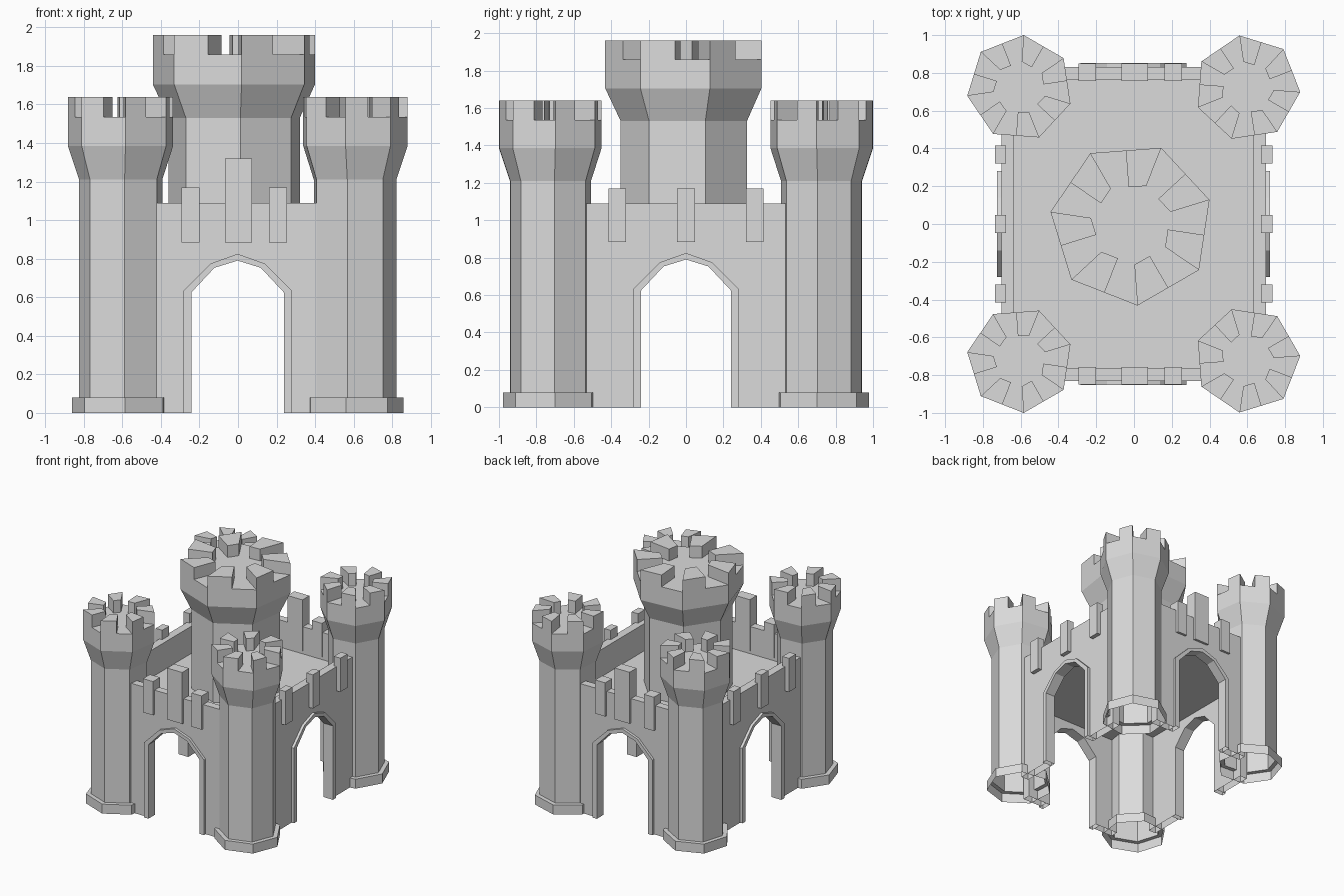
import bpy, bmesh
from math import cos, sin, pi, radians
from mathutils import Vector

if "Cube" in bpy.data.objects:
    bpy.data.objects.remove(bpy.data.objects["Cube"], do_unlink=True)

GREY = (0.71, 0.71, 0.71, 1)
stone = bpy.data.materials.new("stone_grey")
stone.use_nodes = True
stone.diffuse_color = GREY
stone.node_tree.nodes["Principled BSDF"].inputs["Base Color"].default_value = GREY

SIDES = 7
WALL_TOP, ROOF = 1.09, 0.86
CX = -0.002  # middle of the walls


def finish(name, bm):
    bmesh.ops.recalc_face_normals(bm, faces=bm.faces)
    # Everything standing on the ground is open underneath
    ground = [f for f in bm.faces if all(v.co.z < 0.001 for v in f.verts)]
    bmesh.ops.delete(bm, geom=ground, context="FACES")
    mesh = bpy.data.meshes.new(name)
    bm.to_mesh(mesh)
    bm.free()
    mesh.materials.append(stone)
    bpy.context.collection.objects.link(bpy.data.objects.new(name, mesh))


def prism(bm, bottom, offset):
    """Closed prism from a flat outline pushed along an offset."""
    low = [bm.verts.new(p) for p in bottom]
    high = [bm.verts.new(Vector(p) + Vector(offset)) for p in bottom]
    bm.faces.new(low)
    bm.faces.new(high)
    n = len(low)
    for i in range(n):
        j = (i + 1) % n
        bm.faces.new((low[i], low[j], high[j], high[i]))


def box(name, x0, x1, y0, y1, z0, z1):
    bm = bmesh.new()
    prism(bm, [(x0, y0, z0), (x1, y0, z0), (x1, y1, z0), (x0, y1, z0)], (0, 0, z1 - z0))
    finish(name, bm)


def tower(name, cx, cy, start, profile, top, flip=1):
    """Seven-sided tower: lathed profile, flat deck, half-side merlons."""
    angles = [radians(start) + 2 * pi * k / SIDES for k in range(SIDES)]

    def ring(r, z):
        return [Vector((cx + r * cos(a), cy + flip * r * sin(a), z)) for a in angles]

    bm = bmesh.new()
    rings = [[bm.verts.new(p) for p in ring(r, z)] for r, z in profile]
    for a, b in zip(rings, rings[1:]):
        for i in range(SIDES):
            j = (i + 1) % SIDES
            bm.faces.new((a[i], a[j], b[j], b[i]))
    bm.faces.new(rings[-1])
    finish(name, bm)

    # Merlons run from each corner to the middle of the next side
    bm = bmesh.new()
    r, deck = profile[-1]
    rim, centre = ring(r, deck), Vector((cx, cy, deck))
    for i in range(SIDES):
        corner = rim[i]
        middle = (corner + rim[(i + 1) % SIDES]) / 2
        outline = [corner, middle, middle.lerp(centre, 0.5), corner.lerp(centre, 0.5)]
        prism(bm, outline, (0, 0, top - deck))
    finish(name + "_merlons", bm)


# Corner towers with a plinth, flared head and open foot
corner_profile = [(0.26, 0), (0.26, 0.08), (0.222, 0.08),
                  (0.222, 1.21), (0.281, 1.385), (0.281, 1.535)]
for end, flip in (("front", 1), ("back", -1)):
    tower(end + "_right_tower", -0.605, -0.72 * flip, -85.7, corner_profile, 1.64, flip)
    tower(end + "_left_tower", 0.6, -0.72 * flip, 4.3, corner_profile, 1.64, flip)

# Central keep standing on the roof
tower("keep", -0.014, 0, -85.7,
      [(0.35, ROOF), (0.35, 1.53), (0.433, 1.705), (0.433, 1.86)], 1.96)

# Pointed arch half outlines, from foot to crown
ARCH_OUT = [(0.28, 0), (0.28, 0.635), (0.14, 0.775), (0, 0.825)]
ARCH_IN = [(0.24, 0), (0.24, 0.625), (0.12, 0.753), (0, 0.79)]


def full_arch(half):
    return [(-u, z) for u, z in half] + [(u, z) for u, z in half[-2::-1]]


def gate_wall(name, along_x, sign, half, inner, outer):
    """Wall with an arched gate and a raised frame around the arch."""
    def place(u, d, z):
        return (CX + u, sign * d, z) if along_x else (CX + sign * d, u, z)

    def extrude(label, outline, d0, d1):
        bm = bmesh.new()
        prism(bm, [place(u, d0, z) for u, z in outline],
              Vector(place(0, d1, 0)) - Vector(place(0, d0, 0)))
        finish(label, bm)

    outline = ([(-half, WALL_TOP), (-half, 0)] + full_arch(ARCH_OUT)
               + [(half, 0), (half, WALL_TOP)])
    extrude(name, outline, inner, outer)
    extrude(name + "_arch_frame", full_arch(ARCH_OUT) + full_arch(ARCH_IN)[::-1],
            inner, outer + 0.022)


for label, sign in (("front", -1), ("back", 1)):
    gate_wall(label + "_wall", True, sign, 0.46, 0.765, 0.83)
    # Wall merlons, the middle one tallest
    y0, y1 = sorted((sign * 0.757, sign * 0.85))
    for n, (x, w, z) in enumerate([(-0.247, 0.047, 1.17), (0.003, 0.07, 1.32), (0.208, 0.047, 1.17)]):
        box(f"{label}_wall_merlon_{n + 1}", x - w, x + w, y0, y1, 0.885, z)

for label, sign in (("right", -1), ("left", 1)):
    gate_wall(label + "_wall", False, sign, 0.57, 0.632, 0.70)
    x0, x1 = sorted((CX + sign * 0.675, CX + sign * 0.735))
    for n, y in enumerate((-0.368, 0, 0.368)):
        box(f"{label}_wall_merlon_{n + 1}", x0, x1, y - 0.047, y + 0.047, 0.885, 1.17)

# Courtyard roof slab, cut back at the corners where it meets the towers
bm = bmesh.new()
a, b, c, d = 0.64, 0.77, 0.45, 0.57
prism(bm, [(CX + x, y, ROOF - 0.02) for x, y in
           [(-c, -b), (c, -b), (c, -d), (a, -d), (a, d), (c, d),
            (c, b), (-c, b), (-c, d), (-a, d), (-a, -d), (-c, -d)]], (0, 0, 0.02))
finish("courtyard_roof", bm)
